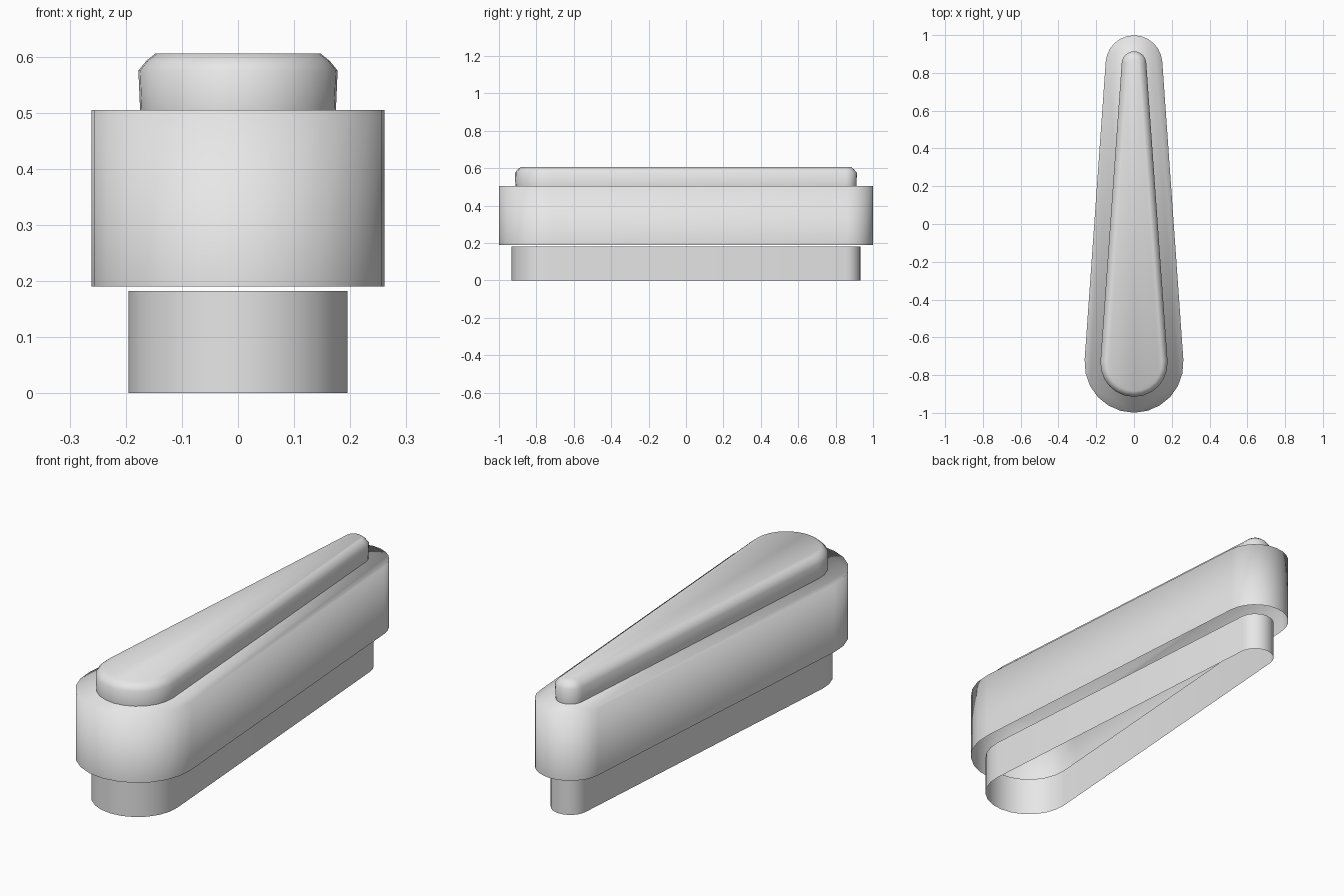
import bpy, bmesh, math

if "Cube" in bpy.data.objects:
    bpy.data.objects.remove(bpy.data.objects["Cube"])

grey = bpy.data.materials.new("light grey")
grey.diffuse_color = (0.8, 0.8, 0.8, 1)
grey.use_nodes = True
grey.node_tree.nodes["Principled BSDF"].inputs["Base Color"].default_value = grey.diffuse_color

FRONT_Y, BACK_Y = -0.737, 0.849   # centres of the wide and narrow round ends


def outline(r_front, r_back, steps=12):
    """Teardrop: two arcs joined by their common tangents, counter-clockwise."""
    tilt = math.asin((r_front - r_back) / (BACK_Y - FRONT_Y))
    pts = []
    for cy, r, start, end in ((BACK_Y, r_back, tilt, math.pi - tilt),
                              (FRONT_Y, r_front, math.pi - tilt, 2 * math.pi + tilt)):
        for i in range(steps + 1):
            a = start + (end - start) * i / steps
            pts.append((r * math.cos(a), cy + r * math.sin(a)))
    return pts


def loft(name, layers, cap):
    """Stack of teardrops (z, front radius, back radius), open below."""
    bm = bmesh.new()
    rings = [[bm.verts.new((x, y, z)) for x, y in outline(rf, rb)]
             for z, rf, rb in layers]
    n = len(rings[0])
    for low, high in zip(rings, rings[1:]):
        for i in range(n):
            j = (i + 1) % n
            bm.faces.new((low[i], low[j], high[j], high[i]))
    if cap:
        bm.faces.new(rings[-1])
    for f in bm.faces:
        f.smooth = True
    mesh = bpy.data.meshes.new(name)
    bm.to_mesh(mesh)
    bm.free()
    mesh.materials.append(grey)
    obj = bpy.data.objects.new(name, mesh)
    bpy.context.collection.objects.link(obj)
    return obj


# Lower skirt, an open sleeve
loft("lower_sleeve", [(0, 0.196, 0.083), (0.182, 0.196, 0.083)], cap=False)

# Main housing, open underneath with a flat top
loft("housing", [(0.19, 0.262, 0.15), (0.505, 0.262, 0.15)], cap=True)

# Raised top with a chamfered rim
loft("raised_top", [(0.505, 0.175, 0.062), (0.575, 0.178, 0.065),
                    (0.592, 0.164, 0.051), (0.605, 0.148, 0.035)], cap=True)
